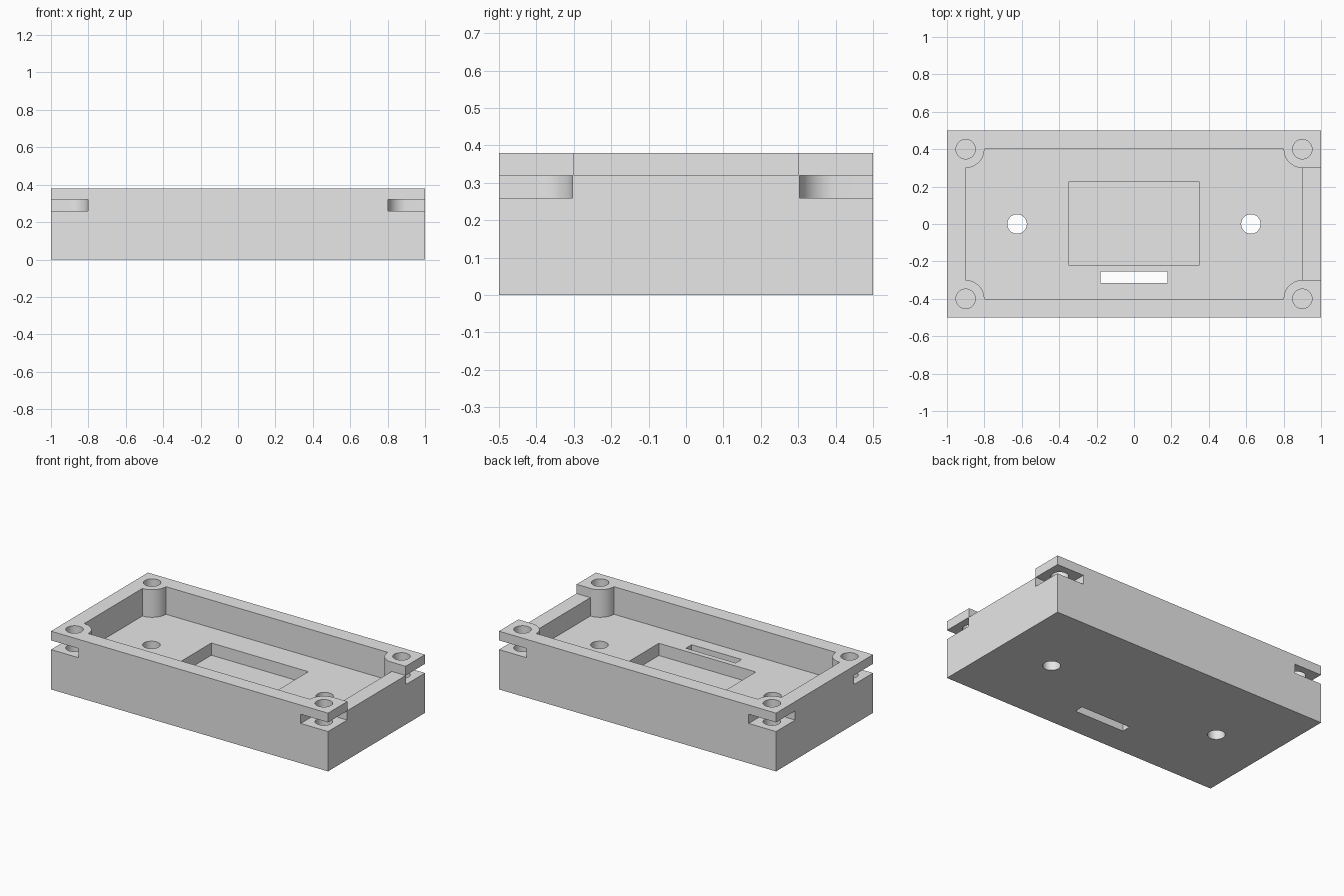
import bpy, bmesh
from math import cos, sin, radians, tau

default = bpy.data.objects.get("Cube")
if default:
    bpy.data.objects.remove(default, do_unlink=True)

grey = bpy.data.materials.new("light_grey")
grey.use_nodes = True
grey.diffuse_color = (0.8, 0.8, 0.8, 1)
grey.node_tree.nodes["Principled BSDF"].inputs["Base Color"].default_value = (0.8, 0.8, 0.8, 1)

HX, HY, HEIGHT = 1.0, 0.5, 0.38      # outer half sizes and height
CX, CY = 0.9, 0.4                    # screw post centres and inner walls
POST_R, HOLE_R = 0.1, 0.052
FLOOR, POCKET = 0.2, 0.12
SLOT_LOW, SLOT_HIGH = 0.26, 0.32
OVER = 0.1                           # cutter overshoot
CORNERS = [(1, 1), (-1, 1), (-1, -1), (1, -1)]


def prism(name, outline, z0, z1):
    """Extrude a flat outline from z0 to z1."""
    bm = bmesh.new()
    base = bm.faces.new([bm.verts.new((x, y, z0)) for x, y in outline])
    grown = bmesh.ops.extrude_face_region(bm, geom=[base])["geom"]
    top = [v for v in grown if isinstance(v, bmesh.types.BMVert)]
    bmesh.ops.translate(bm, verts=top, vec=(0, 0, z1 - z0))
    bmesh.ops.recalc_face_normals(bm, faces=bm.faces)
    mesh = bpy.data.meshes.new(name)
    bm.to_mesh(mesh)
    bm.free()
    mesh.materials.append(grey)
    obj = bpy.data.objects.new(name, mesh)
    bpy.context.collection.objects.link(obj)
    return obj


def rect(x0, x1, y0, y1):
    return [(x0, y0), (x1, y0), (x1, y1), (x0, y1)]


def circle(x, y, r, n=48):
    return [(x + r * cos(tau * i / n), y + r * sin(tau * i / n)) for i in range(n)]


def post_arc(r, n=16):
    """Inner quarter of a post, from its side wall round to its end wall."""
    angles = [radians(180 + 90 * i / n) for i in range(n + 1)]
    return [(CX + r * cos(a), CY + r * sin(a)) for a in angles]


def cut(body, outline, z0, z1):
    cutter = prism("cutter", outline, z0, z1)
    cutter.hide_render = True
    mod = body.modifiers.new("cut", "BOOLEAN")
    mod.operation, mod.solver, mod.object = "DIFFERENCE", "EXACT", cutter
    bpy.context.view_layer.objects.active = body
    bpy.ops.object.modifier_apply(modifier=mod.name)
    bpy.data.objects.remove(cutter, do_unlink=True)


# Enclosure block
body = prism("enclosure_base", rect(-HX, HX, -HY, HY), 0, HEIGHT)
top = HEIGHT + OVER

# Main cavity, leaving a rounded post in each corner
cavity = []
for sx, sy in CORNERS:
    arc = [(sx * x, sy * y) for x, y in post_arc(POST_R)]
    cavity += arc if sx * sy < 0 else arc[::-1]
cut(body, cavity, FLOOR, top)

# Rectangular pocket, cable slot and round holes in the floor
cut(body, rect(-0.35, 0.35, -0.22, 0.225), POCKET, FLOOR + OVER)
cut(body, rect(-0.18, 0.18, -0.315, -0.255), -OVER, FLOOR + OVER)
for x in (-0.625, 0.625):
    cut(body, circle(x, 0, HOLE_R), -OVER, FLOOR + OVER)

# Nut slots and screw holes in the corners
nut_r = POST_R - 0.003
for sx, sy in CORNERS:
    slot = [(HX + OVER, HY + OVER), (CX - nut_r, HY + OVER)]
    slot += post_arc(nut_r) + [(HX + OVER, CY - nut_r)]
    cut(body, [(sx * x, sy * y) for x, y in slot], SLOT_LOW, SLOT_HIGH)
    cut(body, circle(sx * CX, sy * CY, HOLE_R), 0.1, top)

# Lowered rim at one end
cut(body, rect(CX - 0.05, HX + OVER, -0.3, 0.3), SLOT_HIGH, top)

bpy.ops.object.select_all(action="DESELECT")
body.select_set(True)
bpy.context.view_layer.objects.active = body
bpy.ops.object.shade_smooth_by_angle(angle=radians(30))
